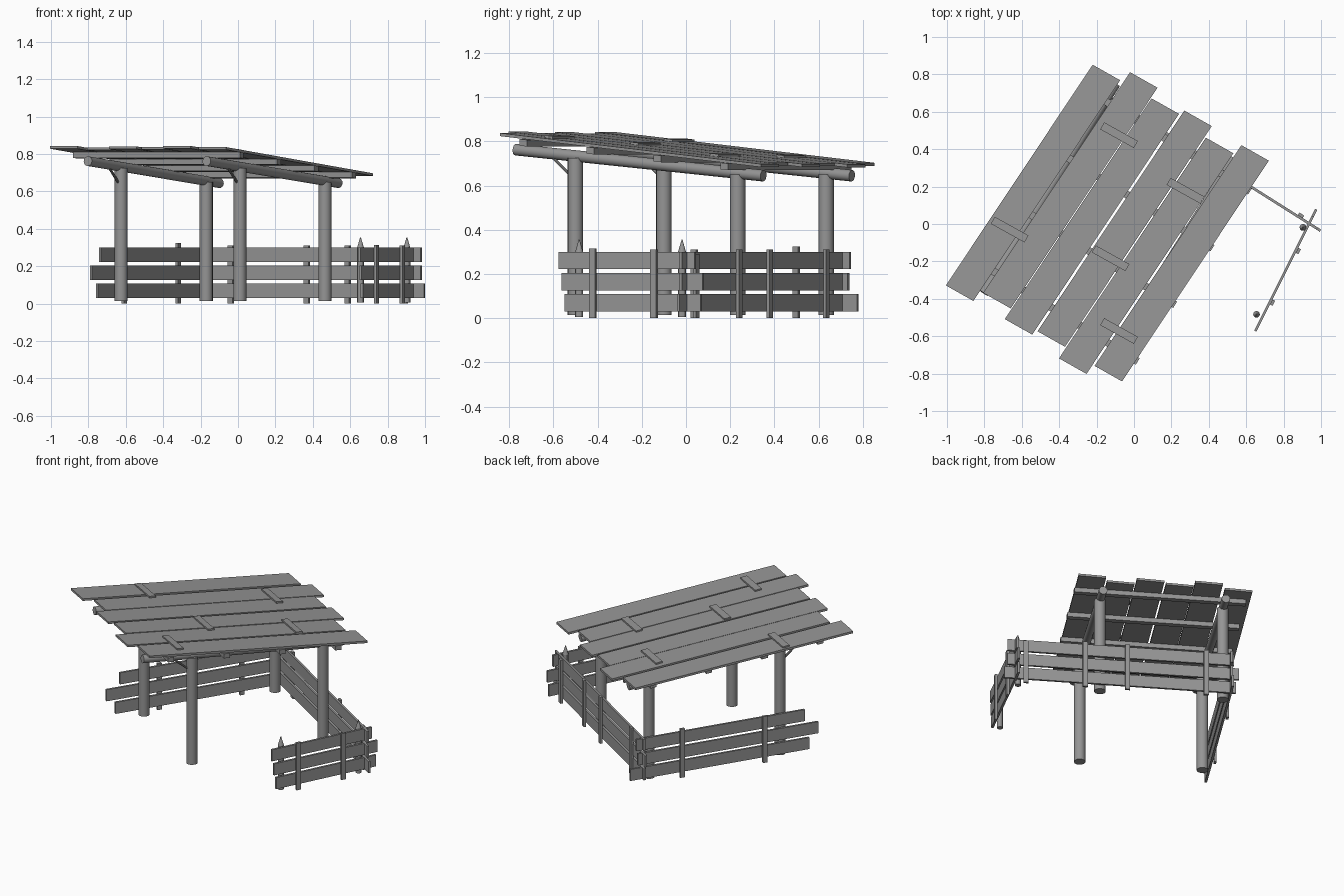
import bpy
from mathutils import Vector as V

cube = bpy.data.objects.get("Cube")
if cube:
    bpy.data.objects.remove(cube, do_unlink=True)

grey = bpy.data.materials.new("weathered_grey")
grey.use_nodes = True
COLOUR = (0.3, 0.3, 0.3, 1)
grey.diffuse_color = COLOUR
grey.node_tree.nodes["Principled BSDF"].inputs["Base Color"].default_value = COLOUR

UP = V((0, 0, 1))
ALONG = V((0.53, 0.848, 0))     # direction of the roof fall
ACROSS = V((0.848, -0.53, 0))
SLOPE = -0.098


def board(name, centre, length, width, thick):
    """Box spanned by three full edge vectors around a centre."""
    signs = (-0.5, 0.5)
    verts = [centre + length * a + width * b + thick * c
             for a in signs for b in signs for c in signs]
    faces = [(0, 1, 3, 2), (4, 6, 7, 5), (0, 4, 5, 1),
             (2, 3, 7, 6), (0, 2, 6, 4), (1, 5, 7, 3)]
    if length.cross(width).dot(thick) < 0:
        faces = [f[::-1] for f in faces]
    mesh = bpy.data.meshes.new(name)
    mesh.from_pydata(verts, [], faces)
    mesh.materials.append(grey)
    obj = bpy.data.objects.new(name, mesh)
    bpy.context.collection.objects.link(obj)
    return obj


def pole(name, start, end, radius, tip_radius=None, sides=16):
    """Round log between two points, optionally tapering."""
    start, end = V(start), V(end)
    axis = end - start
    bpy.ops.mesh.primitive_cone_add(
        vertices=sides, radius1=radius,
        radius2=radius if tip_radius is None else tip_radius,
        depth=axis.length, location=(start + end) / 2,
        rotation=axis.to_track_quat('Z', 'Y').to_euler())
    obj = bpy.context.object
    obj.name = name
    obj.data.materials.append(grey)
    bpy.ops.object.shade_smooth_by_angle()
    return obj


def roof_z(x, y):
    return 0.772 + SLOPE * ALONG.dot(V((x, y, 0)))


# Main posts, sloping beams and front braces
for side, x, y in (("right", -0.625, -0.1), ("left", 0.01, -0.5)):
    front = V((x, y, 0))
    back = front + V((0.455, 0.733, 0))
    pole(side + "_front_post", front + UP * 0.025, front + UP * 0.735, 0.035)
    pole(side + "_back_post", back + UP * 0.025, back + UP * 0.66, 0.035)
    beam = front + V((-0.178, -0.27, 0.772))
    pole(side + "_beam", beam, beam + V((0.705, 1.12, -0.118)), 0.026)
    pole(side + "_brace", front - ALONG * 0.03 + UP * 0.66,
         front - ALONG * 0.13 + UP * 0.745, 0.007, sides=8)

# Purlins across the beams
for i in range(4):
    right_end = V((0.02 + 0.2 * i, -0.735 + 0.303 * i, 0))
    mid = right_end - ACROSS * 0.525
    mid.z = roof_z(mid.x, mid.y) - 0.029
    board("purlin", mid, ACROSS * 1.05, ALONG * 0.04 + UP * SLOPE * 0.04, UP * 0.03)

# Roof planks, staggered along the slope
for x, y in ((-0.54, 0.22), (-0.34, 0.18), (-0.225, 0.04),
             (-0.05, -0.025), (0.065, -0.17), (0.255, -0.21)):
    board("roof_plank", V((x, y, roof_z(x, y) - 0.006)),
          V((0.785, 1.18, -0.14)), V((0.147, -0.083, 0)), UP * 0.014)

# Short battens lying on the planks
for x, y in ((-0.665, -0.03), (-0.08, 0.475), (-0.125, -0.183),
             (0.275, 0.178), (-0.08, -0.572)):
    board("roof_batten", V((x, y, roof_z(x, y) + 0.005)),
          V((0.18, -0.1, 0)), V((0.022, 0.037, -0.0043)), UP * 0.012)


def fence(name, start, end, rails, uprights):
    """Three rails with uprights on the outer face; rails hold end offsets."""
    start, end = V((*start, 0)), V((*end, 0))
    run = (end - start).normalized()
    out = V((run.y, -run.x, 0))
    if out.dot((start + end) / 2) < 0:
        out = -out
    for height, (lo, hi) in zip((0.08, 0.175, 0.272), rails):
        a, b = start + run * lo, end + run * hi
        board(name + "_rail", (a + b) / 2 + UP * height, b - a, out * 0.014, UP * 0.077)
    for t, top in uprights:
        base = start.lerp(end, t) + out * 0.014
        board(name + "_upright", base + UP * (top + 0.01) / 2,
              UP * (top - 0.01), run * 0.03, out * 0.016)


fence("right_fence", (-0.775, -0.255), (-0.14, 0.76),
      ((0.04, 0.02), (-0.02, -0.03), (0.07, -0.02)), ((0.28, 0.32), (0.735, 0.335)))
fence("back_fence", (-0.2, 0.72), (0.98, -0.025),
      ((0, 0.02), (-0.02, 0), (0.01, 0)),
      ((0.13, 0.32), (0.475, 0.32), (0.66, 0.32), (0.92, 0.3)))
fence("left_fence", (0.655, -0.56), (0.965, 0.06),
      ((0.015, 0.01), (0, 0.02), (-0.015, -0.02)), ((0.235, 0.325), (0.68, 0.32)))

# Pointed stakes holding the left fence
for x, y in ((0.655, -0.483), (0.903, -0.018)):
    pole("stake", (x, y, 0.015), (x, y, 0.31), 0.018, sides=12)
    pole("stake_tip", (x, y, 0.31), (x, y, 0.365), 0.018, 0.002, sides=12)

# Stand the model on the ground
bpy.context.view_layer.update()
meshes = [o for o in bpy.context.scene.objects if o.type == 'MESH']
low = min((o.matrix_world @ v.co).z for o in meshes for v in o.data.vertices)
for o in meshes:
    o.location.z -= low
